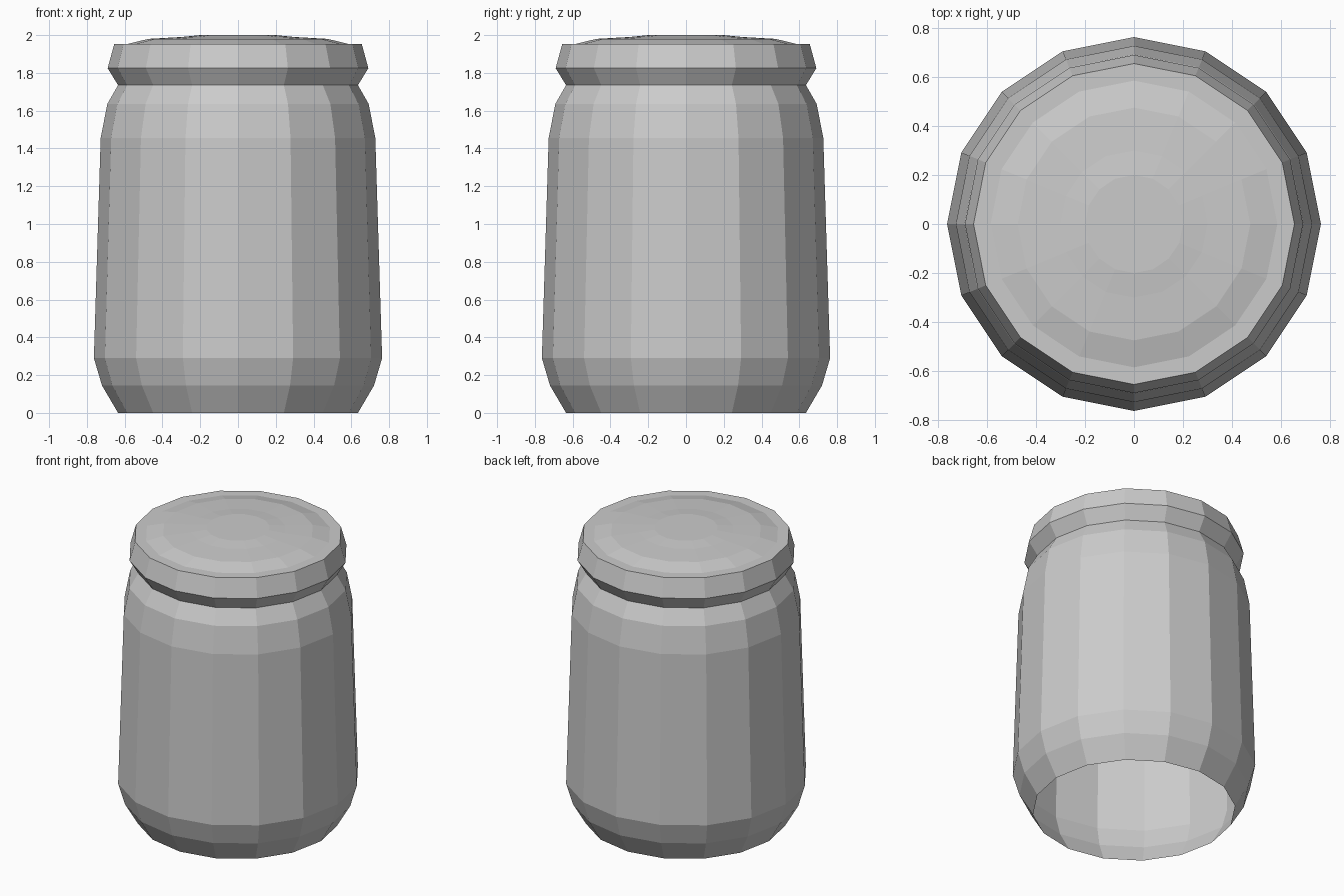
import bpy, bmesh
from math import cos, sin, tau

if "Cube" in bpy.data.objects:
    bpy.data.objects.remove(bpy.data.objects["Cube"])

SIDES = 16


def lathe(name, profile, cap_top=False):
    """Revolve (radius, height) points around z with flat facets."""
    bm = bmesh.new()
    rings = [[bm.verts.new((r * cos(tau * i / SIDES), r * sin(tau * i / SIDES), z))
              for i in range(SIDES)] for r, z in profile]
    for a, b in zip(rings, rings[1:]):
        for i in range(SIDES):
            j = (i + 1) % SIDES
            bm.faces.new((a[i], a[j], b[j], b[i]))
    if cap_top:
        bm.faces.new(rings[-1])
    mesh = bpy.data.meshes.new(name)
    bm.to_mesh(mesh)
    bm.free()
    obj = bpy.data.objects.new(name, mesh)
    bpy.context.collection.objects.link(obj)
    return obj


# Jar body, open underneath
lathe("jar_body", [(0.635, 0), (0.72, 0.145), (0.763, 0.29), (0.745, 0.87),
                   (0.727, 1.455), (0.692, 1.635), (0.635, 1.735)])

# Lid with flared skirt and a slightly raised, stepped top
lathe("lid", [(0.635, 1.735), (0.69, 1.825), (0.655, 1.953), (0.585, 1.953),
              (0.475, 1.98), (0.30, 1.99), (0.20, 2.0)], cap_top=True)
